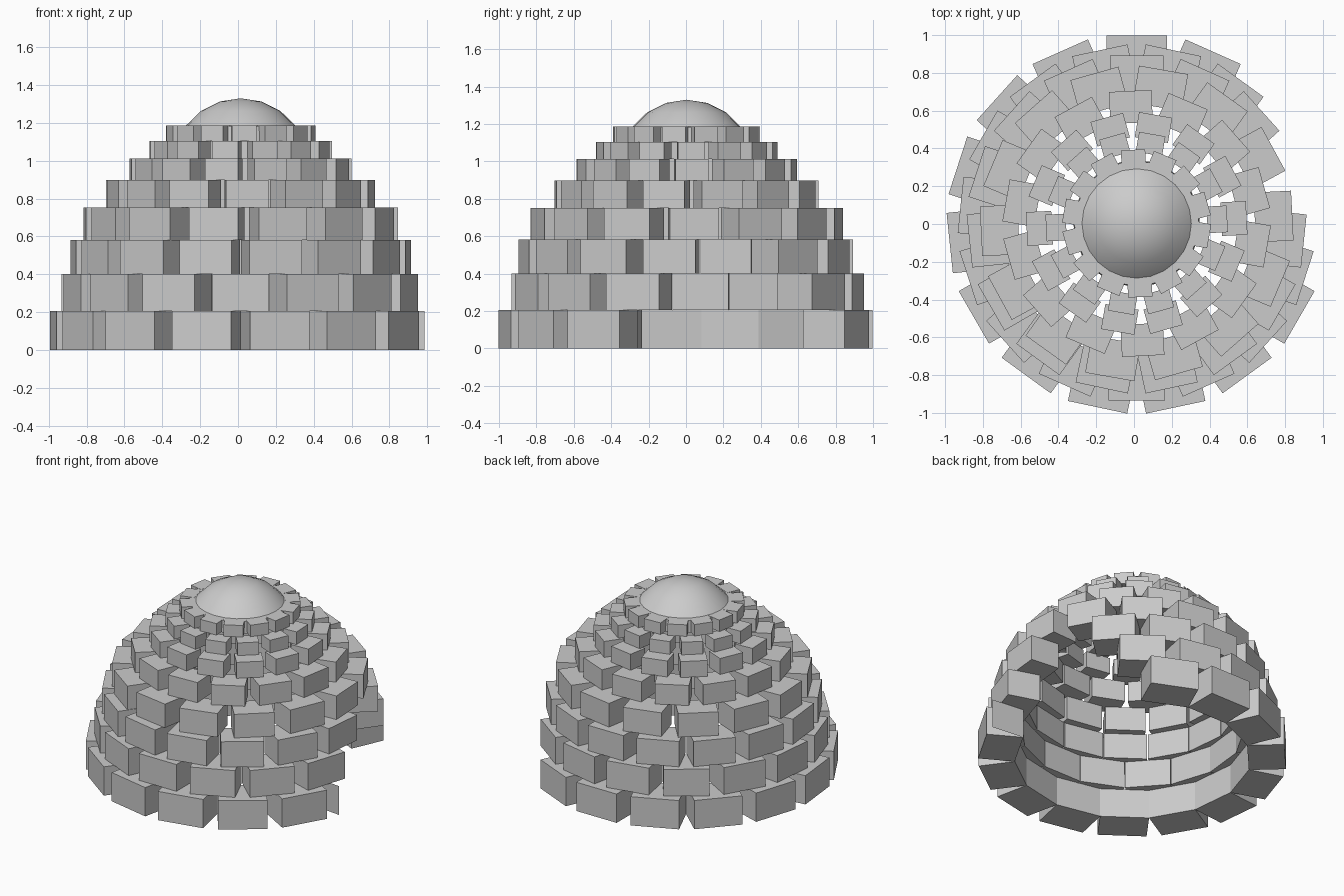
import bpy, bmesh
from math import radians, sin, cos, pi
from mathutils import Matrix, Vector

if "Cube" in bpy.data.objects:
    bpy.data.objects.remove(bpy.data.objects["Cube"])

CX, CY = 0.014, 0.003   # centre of the rings

# courses: z bottom, z top, outer radius, block count, phase in degrees, skipped doorway blocks
COURSES = [
    (0.000, 0.207, 0.995, 15, 66, (12, 13, 14)),
    (0.207, 0.400, 0.937, 15, 54, (13, 14)),
    (0.400, 0.582, 0.890, 15, 42, (14,)),
    (0.582, 0.752, 0.825, 14, 2.9, ()),
    (0.752, 0.897, 0.702, 14, 15.7, ()),
    (0.897, 1.012, 0.583, 14, 2.9, ()),
    (1.012, 1.103, 0.480, 14, 2.9, ()),
    (1.103, 1.186, 0.390, 14, 15.7, ()),
]


def finish(bm, name):
    mesh = bpy.data.meshes.new(name)
    bm.to_mesh(mesh)
    bm.free()
    ob = bpy.data.objects.new(name, mesh)
    bpy.context.collection.objects.link(ob)
    return ob


# rings of snow blocks, every block keeping the same proportions
for n, (z0, z1, radius, count, phase, skip) in enumerate(COURSES, 1):
    bm = bmesh.new()
    h = z1 - z0
    depth, width = 1.17 * h, 1.55 * h
    for i in range(count):
        if i in skip:
            continue
        m = (Matrix.Translation((CX, CY, (z0 + z1) / 2))
             @ Matrix.Rotation(radians(phase) + 2 * pi * i / count, 4, 'Z')
             @ Matrix.Translation((radius - depth / 2, 0, 0))
             @ Matrix.Diagonal((depth, width, h, 1)))
        bmesh.ops.create_cube(bm, size=1, matrix=m)
    finish(bm, f"block_course_{n}")

# single upright panel beside the doorway
bm = bmesh.new()
turn = Matrix.Translation((CX, CY, 0)) @ Matrix.Rotation(radians(354), 4, 'Z')
bm.faces.new([bm.verts.new(turn @ Vector(p)) for p in (
    (0.755, -0.16, 0), (0.995, -0.16, 0), (0.995, -0.16, 0.207), (0.755, -0.16, 0.207))])
finish(bm, "doorway_panel")

# roof cap: shallow dome on a flat round ledge
bm = bmesh.new()
R, zc = 0.3625, 0.9675
profile = [(R * sin(radians(a)), 0, zc + R * cos(radians(a))) for a in (0, 17.7, 35.4, 53)]
profile += [(0.33, 0, 1.184), (0.335, 0, 1.10), (0, 0, 1.10)]
verts = [bm.verts.new(p) for p in profile]
edges = [bm.edges.new(pair) for pair in zip(verts, verts[1:])]
bmesh.ops.spin(bm, geom=verts + edges, cent=(0, 0, 0), axis=(0, 0, 1),
               angle=2 * pi, steps=24, use_duplicate=False)
bmesh.ops.remove_doubles(bm, verts=bm.verts[:], dist=0.0005)
bmesh.ops.recalc_face_normals(bm, faces=bm.faces[:])
cap = finish(bm, "roof_cap")
cap.location = (CX, CY, 0)
bpy.context.view_layer.objects.active = cap
cap.select_set(True)
bpy.ops.object.shade_smooth_by_angle(angle=radians(30))
